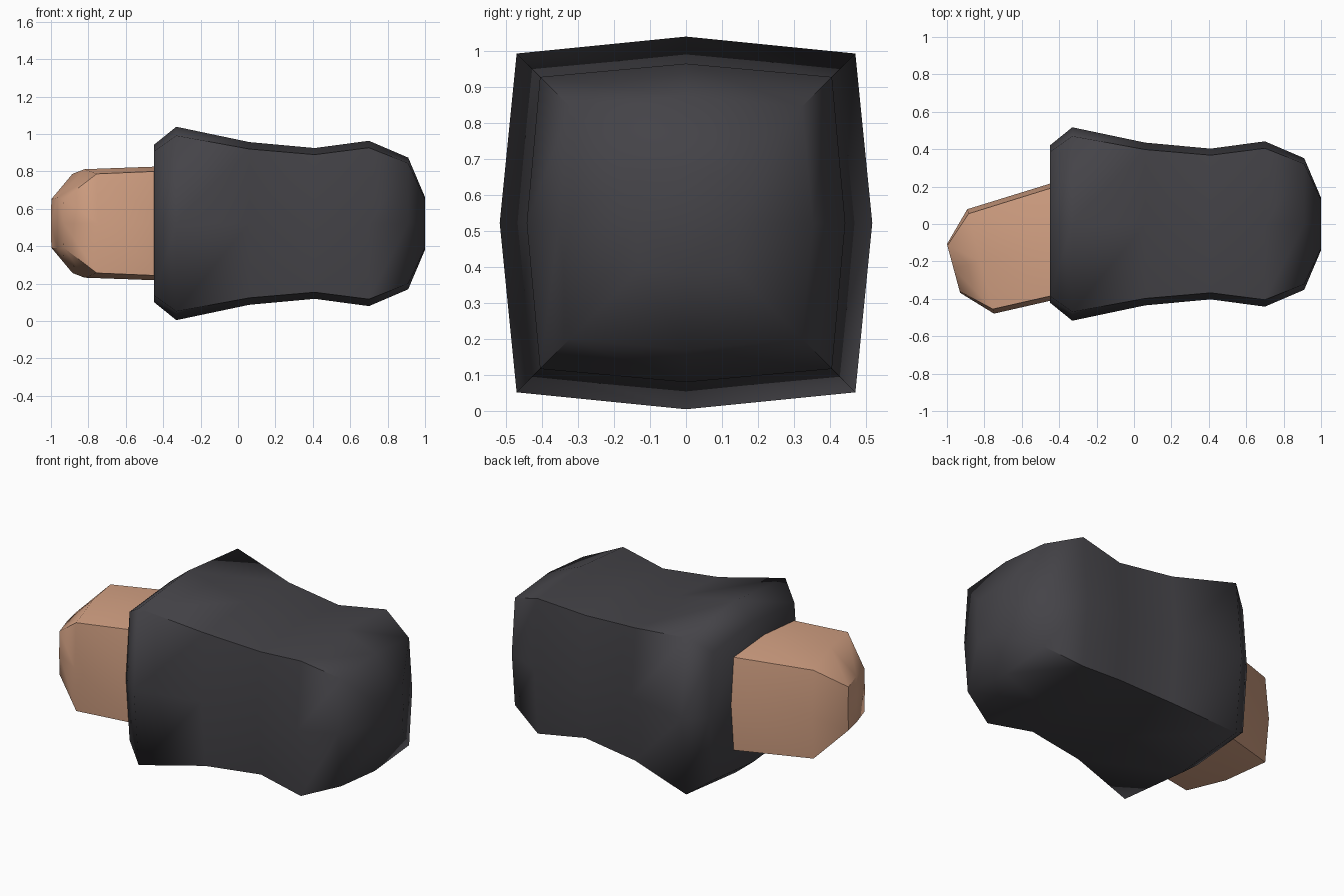
import bpy, bmesh, math

if "Cube" in bpy.data.objects:
    bpy.data.objects.remove(bpy.data.objects["Cube"])


def material(name, rgb):
    m = bpy.data.materials.new(name)
    m.diffuse_color = (*rgb, 1)
    m.use_nodes = True
    m.node_tree.nodes["Principled BSDF"].inputs["Base Color"].default_value = m.diffuse_color
    return m


def ring(front, back, half, bulge):
    """Eight-point loop: a box whose side midpoints bulge slightly outward.
    front / back are the (x, y) of the corner pairs."""
    (xf, yf), (xb, yb) = front, back
    xm, ym = (xf + xb) / 2, (yf + yb) / 2
    # outward direction along the front-to-back line
    length = math.hypot(xb - xf, yb - yf)
    ux, uy = (xb - xf) / length * bulge, (yb - yf) / length * bulge
    zc = 0.522
    return [(xf, yf, zc - half), (xf - ux, yf - uy, zc), (xf, yf, zc + half),
            (xm, ym, zc + half + bulge),
            (xb, yb, zc + half), (xb + ux, yb + uy, zc), (xb, yb, zc - half),
            (xm, ym, zc - half - bulge)]


def loft(name, rings, mat, angle):
    """Skin the loops, close both ends and shade smooth by angle."""
    bm = bmesh.new()
    loops = [[bm.verts.new(p) for p in r] for r in rings]
    for a, b in zip(loops, loops[1:]):
        for i in range(8):
            j = (i + 1) % 8
            bm.faces.new((a[i], a[j], b[j], b[i]))
    bm.faces.new(loops[0])
    bm.faces.new(loops[-1])
    bmesh.ops.recalc_face_normals(bm, faces=bm.faces)
    mesh = bpy.data.meshes.new(name)
    bm.to_mesh(mesh)
    bm.free()
    mesh.materials.append(mat)
    obj = bpy.data.objects.new(name, mesh)
    bpy.context.collection.objects.link(obj)
    bpy.ops.object.select_all(action='DESELECT')
    obj.select_set(True)
    bpy.context.view_layer.objects.active = obj
    bpy.ops.object.shade_smooth_by_angle(angle=math.radians(angle))
    return obj


dark = material("dark cloth", (0.058, 0.056, 0.064))
skin = material("skin", (0.66, 0.36, 0.23))

# Sleeve: (x, corner half size, midpoint bulge)
sleeve_profile = [(-0.45, 0.385, 0.035), (-0.33, 0.47, 0.047), (0.06, 0.398, 0.037),
                  (0.41, 0.368, 0.035), (0.70, 0.405, 0.037), (0.91, 0.322, 0.03),
                  (1.0, 0.13, 0.01)]
loft("sleeve", [ring((x, -h), (x, h), h, b) for x, h, b in sleeve_profile], dark, 60)

# Hand stub: slanted loops from inside the sleeve to the blunt tip
loft("hand", [
    ring((-0.38, -0.37), (-0.38, 0.212), 0.281, 0.025),
    ring((-0.755, -0.455), (-0.885, 0.055), 0.265, 0.025),
    ring((-0.932, -0.36), (-0.998, -0.115), 0.13, 0.008),
], skin, 45)
